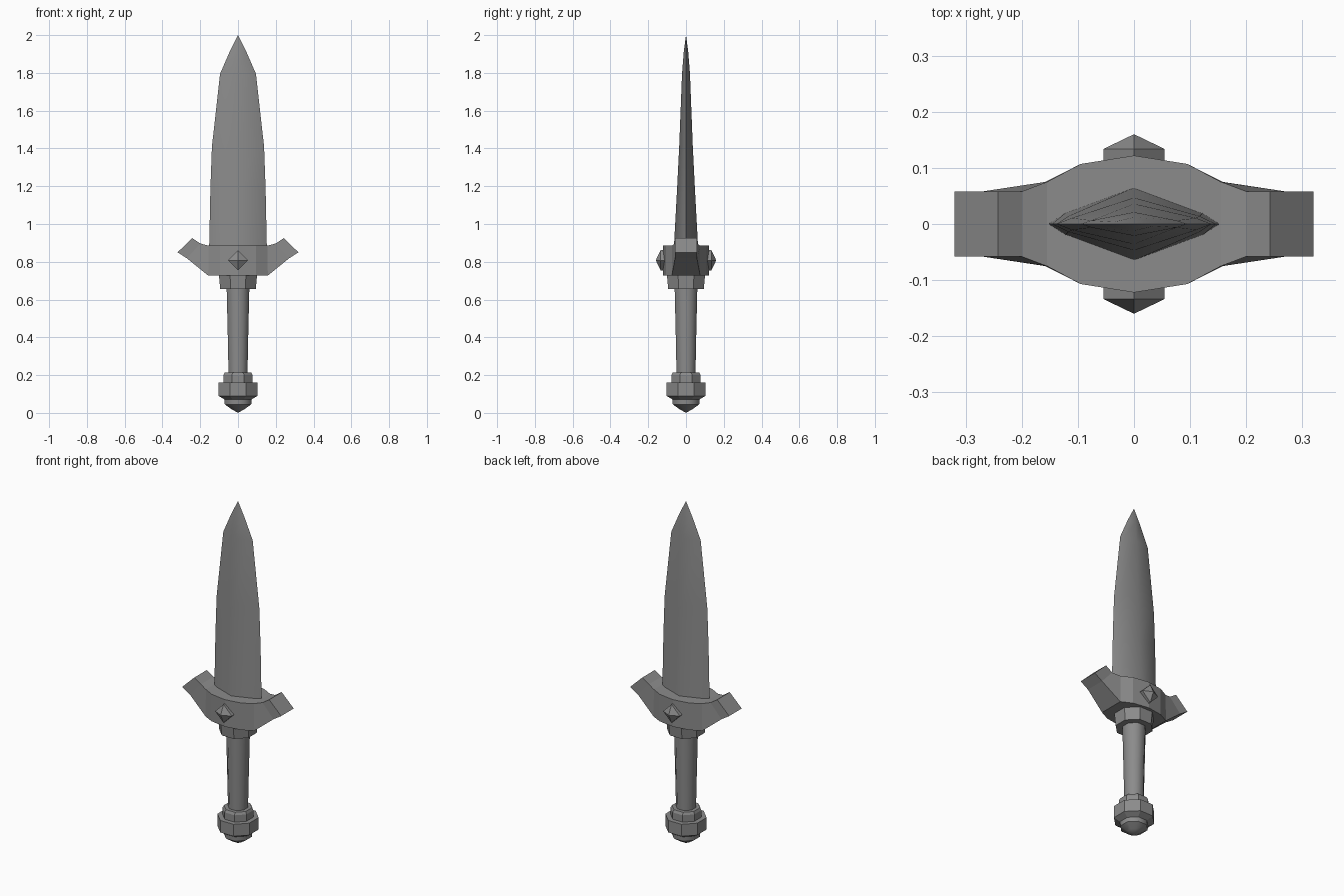
import bpy
import bmesh
from math import cos, sin, pi, radians

cube = bpy.data.objects.get("Cube")
if cube:
    bpy.data.objects.remove(cube, do_unlink=True)

steel = bpy.data.materials.new("grey_steel")
steel.use_nodes = True
GREY = (0.26, 0.26, 0.26, 1)
steel.diffuse_color = GREY
steel.node_tree.nodes["Principled BSDF"].inputs["Base Color"].default_value = GREY


def loft(name, rings, smooth=None):
    """Skin a list of equal-length closed rings and cap both ends."""
    bm = bmesh.new()
    loops = [[bm.verts.new(p) for p in ring] for ring in rings]
    n = len(loops[0])
    for a, b in zip(loops, loops[1:]):
        for i in range(n):
            j = (i + 1) % n
            bm.faces.new((a[i], a[j], b[j], b[i]))
    bm.faces.new(loops[0][::-1])
    bm.faces.new(loops[-1])
    bmesh.ops.remove_doubles(bm, verts=bm.verts, dist=0.0005)
    bmesh.ops.recalc_face_normals(bm, faces=bm.faces)
    mesh = bpy.data.meshes.new(name)
    bm.to_mesh(mesh)
    bm.free()
    mesh.materials.append(steel)
    obj = bpy.data.objects.new(name, mesh)
    bpy.context.collection.objects.link(obj)
    if smooth:
        bpy.ops.object.select_all(action="DESELECT")
        obj.select_set(True)
        bpy.context.view_layer.objects.active = obj
        bpy.ops.object.shade_smooth_by_angle(angle=radians(smooth))
    return obj


def turned(name, profile, smooth=None, sides=8):
    """Octagonal turning with flats facing front; profile is (half width, z)."""
    k = 1 / cos(pi / sides)
    angles = [(i + 0.5) * 2 * pi / sides for i in range(sides)]
    return loft(name, [[(r * k * cos(a), r * k * sin(a), z) for a in angles]
                       for r, z in profile], smooth)


# Blade: ridged diamond section with bevelled cutting edges
def blade_section(w, t, z):
    return [(w, 0, z), (w * 0.8, t * 0.3, z), (0, t, z), (-w * 0.8, t * 0.3, z),
            (-w, 0, z), (-w * 0.8, -t * 0.3, z), (0, -t, z), (w * 0.8, -t * 0.3, z)]


loft("blade", [blade_section(*s) for s in (
    (0.153, 0.065, 0.86), (0.146, 0.047, 1.19), (0.138, 0.036, 1.41),
    (0.095, 0.021, 1.795), (0.045, 0.012, 1.91), (0, 0, 2.0))], 40)

# Guard: stations of (top x, top z, bottom x, bottom z, half depth), mirrored
half = [(0.095, 0.885, 0.095, 0.727, 0.107), (0.155, 0.885, 0.158, 0.727, 0.075),
        (0.2, 0.897, 0.27, 0.818, 0.058), (0.242, 0.925, 0.32, 0.85, 0.058)]
stations = [(-a, b, -c, d, e) for a, b, c, d, e in reversed(half)]
stations += [(0, 0.885, 0, 0.727, 0.122)] + half
loft("guard", [[(tx, -d, tz), (tx, d, tz), (bx, d, bz), (bx, -d, bz)]
               for tx, tz, bx, bz, d in stations])

# Pointed studs on the front and back of the guard
for side, label in ((-1, "front"), (1, "back")):
    loft(label + "_stud", [
        [(r * cos(i * pi / 2), side * y, 0.808 + r * sin(i * pi / 2)) for i in range(4)]
        for r, y in ((0.054, 0.1), (0.054, 0.134), (0, 0.16))])

# Collar, grip and pommel
turned("collar", [(0.094, 0.655), (0.101, 0.73)])
turned("grip", [(0.05, 0.2), (0.054, 0.4), (0.06, 0.66)], 50)
turned("pommel_ring", [(0.077, 0.15), (0.077, 0.2), (0.07, 0.214)])
turned("pommel", [(0.07, 0.07), (0.103, 0.09), (0.103, 0.16)])
turned("pommel_cap", [(0, 0.0), (0.035, 0.02), (0.07, 0.045), (0.072, 0.08)], 50)
